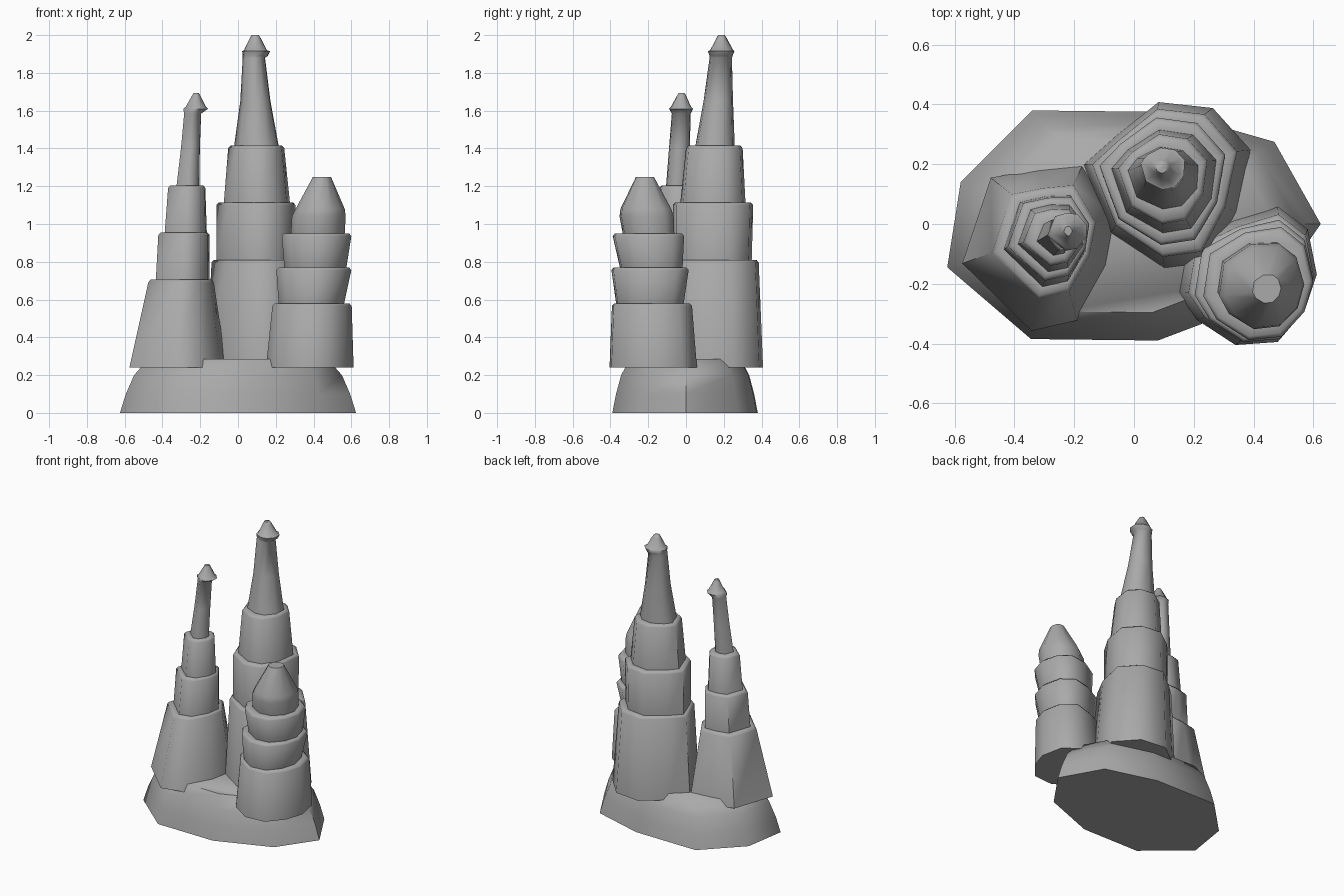
import bpy, bmesh
from math import hypot, radians

# dark grey stone
stone = bpy.data.materials.new("stone")
stone.diffuse_color = (0.4, 0.4, 0.4, 1)


def fit(outline):
    """Rescale an outline so its bounding box is -1..1 on both axes."""
    xs, ys = zip(*outline)
    cx, cy = (max(xs) + min(xs)) / 2, (max(ys) + min(ys)) / 2
    hx, hy = (max(xs) - min(xs)) / 2, (max(ys) - min(ys)) / 2
    return [((x - cx) / hx, (y - cy) / hy) for x, y in outline]


def rounded(shape, t):
    """Pull a fitted outline towards a circle."""
    return fit([(u * (1 - t + t / hypot(u, v)), v * (1 - t + t / hypot(u, v)))
                for u, v in shape])


def loft(name, rings):
    """Skin a stack of point rings and close both ends."""
    bm = bmesh.new()
    vr = [[bm.verts.new(p) for p in r] for r in rings]
    n = len(vr[0])
    for a, b in zip(vr, vr[1:]):
        for i in range(n):
            j = (i + 1) % n
            bm.faces.new((a[i], a[j], b[j], b[i]))
    bm.faces.new(vr[0][::-1])
    bm.faces.new(vr[-1])
    bmesh.ops.recalc_face_normals(bm, faces=bm.faces)
    me = bpy.data.meshes.new(name)
    bm.to_mesh(me)
    bm.free()
    me.materials.append(stone)
    ob = bpy.data.objects.new(name, me)
    bpy.context.collection.objects.link(ob)
    bpy.ops.object.select_all(action='DESELECT')
    bpy.context.view_layer.objects.active = ob
    ob.select_set(True)
    bpy.ops.object.shade_smooth_by_angle(angle=radians(58))
    return ob


def ring(shape, z, x0, x1, y0, y1, inset=0):
    cx, cy = (x0 + x1) / 2, (y0 + y1) / 2
    hx, hy = (x1 - x0) / 2 - inset, (y1 - y0) / 2 - inset
    return [(cx + u * hx, cy + v * hy, z) for u, v in shape]


def tower(name, outline, tiers, spire):
    """Tiers: (z, x range, y range) at bottom and top, with chamfered rims."""
    shape = fit(outline)
    rings = []
    for k, (lo, hi) in enumerate(zip(tiers[::2], tiers[1::2])):
        z, *box = hi
        s = rounded(shape, 0.2 * k)
        rings += [ring(s, *lo), ring(s, z - 0.014, *box),
                  ring(s, z, *box, inset=0.012)]
    s = rounded(shape, 0.7)
    rings += [ring(s, *r) for r in spire]
    return loft(name, rings)


# rocky base with sloping shoulders
base = [(-0.625, -0.145), (-0.345, -0.385), (0.08, -0.39), (0.45, -0.25),
        (0.625, 0.0), (0.47, 0.275), (0.12, 0.375), (-0.34, 0.38), (-0.58, 0.14)]
loft("base", [[(x * s, y * s, z) for x, y in base]
              for z, s in ((0, 1), (0.1, 0.95), (0.2, 0.88), (0.285, 0.76))])

# tall back tower
tower("tall_tower",
      [(-0.17, 0.2), (-0.08, -0.03), (0.1, -0.15), (0.25, -0.13), (0.34, 0.04),
       (0.385, 0.25), (0.26, 0.39), (0.08, 0.41), (-0.07, 0.29)],
      [(0.24, -0.17, 0.39, -0.15, 0.408), (0.81, -0.14, 0.345, -0.11, 0.385),
       (0.81, -0.115, 0.305, -0.07, 0.348), (1.113, -0.115, 0.305, -0.07, 0.356),
       (1.113, -0.075, 0.275, -0.03, 0.315), (1.415, -0.052, 0.245, 0.0, 0.3)],
      [(1.415, -0.02, 0.215, 0.05, 0.258), (1.65, 0.012, 0.172, 0.093, 0.249),
       (1.88, 0.025, 0.143, 0.125, 0.243), (1.89, 0.025, 0.158, 0.125, 0.247),
       (1.915, 0.022, 0.17, 0.115, 0.256), (1.92, 0.032, 0.153, 0.128, 0.25),
       (1.985, 0.063, 0.12, 0.162, 0.215), (2.0, 0.073, 0.11, 0.17, 0.205)])

# slim left tower
tower("slim_tower",
      [(-0.57, -0.13), (-0.34, -0.355), (-0.19, -0.32), (-0.09, -0.14),
       (-0.06, 0.02), (-0.17, 0.2), (-0.32, 0.185), (-0.475, 0.155)],
      [(0.24, -0.575, -0.06, -0.358, 0.2), (0.705, -0.475, -0.128, -0.25, 0.13),
       (0.705, -0.435, -0.15, -0.21, 0.095), (0.955, -0.422, -0.15, -0.19, 0.09),
       (0.955, -0.388, -0.165, -0.16, 0.065), (1.205, -0.37, -0.173, -0.14, 0.05)],
      [(1.205, -0.325, -0.205, -0.105, 0.01), (1.4, -0.302, -0.202, -0.09, 0.02),
       (1.585, -0.285, -0.195, -0.075, 0.025), (1.61, -0.29, -0.158, -0.09, 0.037),
       (1.62, -0.277, -0.17, -0.08, 0.027), (1.68, -0.243, -0.2, -0.047, 0.0),
       (1.694, -0.235, -0.208, -0.04, -0.008)])

# stout right tower with flared tiers and a blunt roof
tower("stout_tower",
      [(0.48, 0.055), (0.33, 0.01), (0.18, -0.06), (0.15, -0.23), (0.21, -0.32),
       (0.34, -0.405), (0.48, -0.395), (0.57, -0.29), (0.61, -0.17), (0.58, -0.02)],
      [(0.24, 0.148, 0.612, -0.405, 0.058), (0.58, 0.182, 0.602, -0.392, 0.032),
       (0.58, 0.215, 0.562, -0.37, -0.012), (0.77, 0.203, 0.6, -0.395, 0.014),
       (0.77, 0.245, 0.574, -0.35, -0.018), (0.95, 0.232, 0.6, -0.388, -0.01)],
      [(0.95, 0.28, 0.565, -0.335, -0.062), (1.04, 0.285, 0.57, -0.352, -0.065),
       (1.08, 0.305, 0.565, -0.347, -0.078), (1.25, 0.397, 0.492, -0.265, -0.17)])
